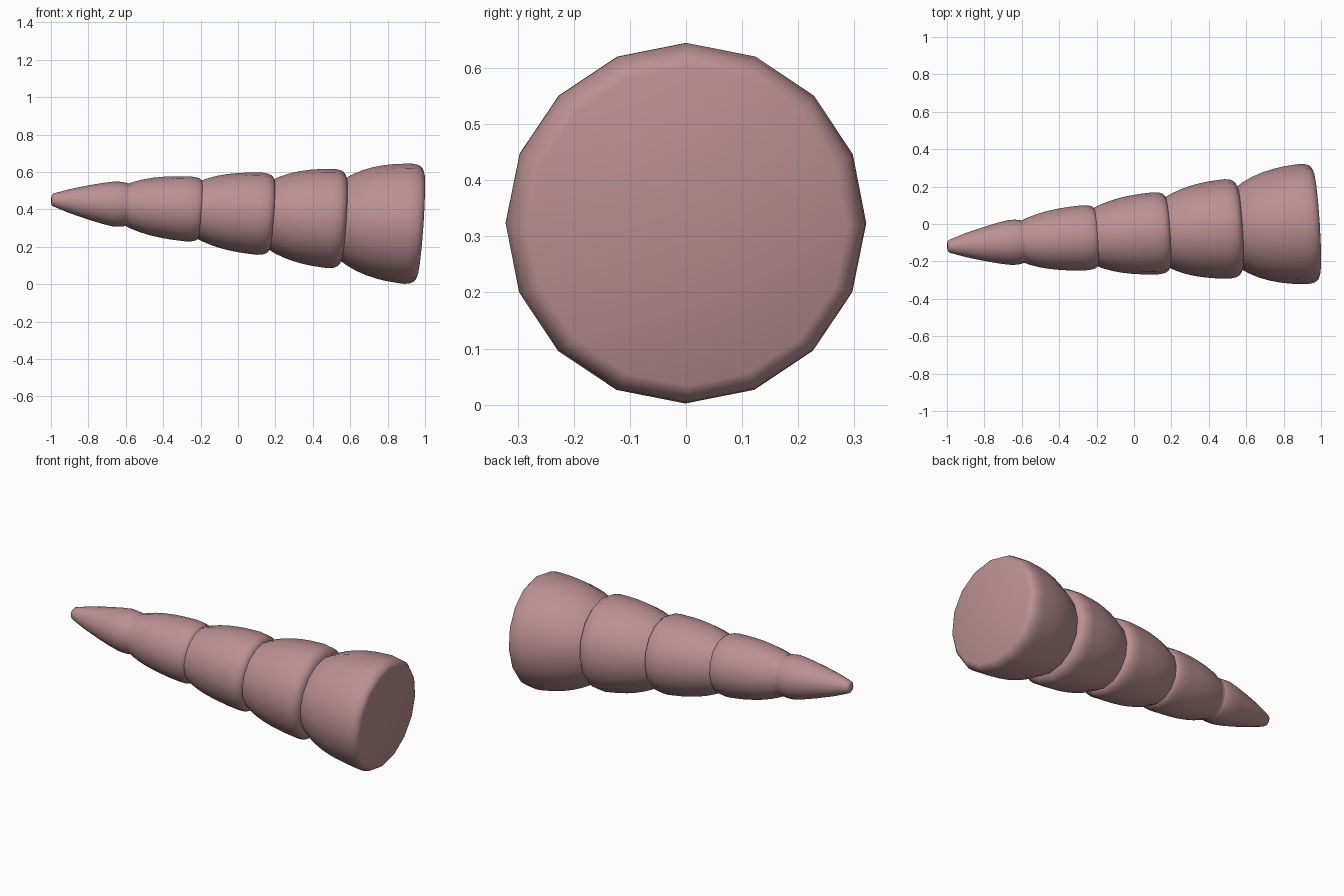
import bpy, bmesh, math
from mathutils import Vector

if "Cube" in bpy.data.objects:
    bpy.data.objects.remove(bpy.data.objects["Cube"])

SIDES = 16
BASE = Vector((0.974, 0.004, 0.319))     # centre of the wide end
TIP = Vector((-0.998, -0.12, 0.452))     # centre of the pointed end
axis = (TIP - BASE).normalized()
up = (Vector((0, 0, 1)) - axis * axis.z).normalized()
side = axis.cross(up)
length = (TIP - BASE).length

# Rings of the horn: start, end, rim radius, widest radius, end radius
starts = [0.0, 0.410, 0.797, 1.184, 1.576, length]
rims = [0.285, 0.224, 0.190, 0.157, 0.113]
widest = [0.322, 0.266, 0.220, 0.174, 0.121]
lip = [(0.006, 0.36), (0.017, 0.66), (0.035, 0.89), (0.065, 1.0)]
body = [(0.23, 0.02), (0.38, 0.08), (0.52, 0.18), (0.66, 0.33), (0.80, 0.54), (0.92, 0.79)]
point = [(0.30, 0.12), (0.50, 0.34), (0.75, 0.66), (0.95, 0.98)]

profile = []
for i in range(5):
    a, b, c, R = starts[i], starts[i + 1], rims[i], widest[i]
    last = i == 4
    end = 0.036 if last else rims[i + 1]
    profile.append((a, c))
    profile += [(a + t, c + (R - c) * f) for t, f in lip]
    profile += [(a + (b - a) * t, R - (R - end) * f) for t, f in (point if last else body)]
profile += [(length - 0.007, 0.032), (length, 0.022)]

# Revolve the profile about the tilted axis
bm = bmesh.new()
loops = []
for t, r in profile:
    loops.append([bm.verts.new(BASE + axis * t + r * (
        up * math.cos(k * math.tau / SIDES) + side * math.sin(k * math.tau / SIDES)))
        for k in range(SIDES)])
for p, q in zip(loops, loops[1:]):
    for k in range(SIDES):
        n = (k + 1) % SIDES
        bm.faces.new((p[k], p[n], q[n], q[k]))
bm.faces.new(loops[0])
bm.faces.new(loops[-1])
bmesh.ops.recalc_face_normals(bm, faces=bm.faces)
mesh = bpy.data.meshes.new("ringed_horn")
bm.to_mesh(mesh)
bm.free()

horn = bpy.data.objects.new("ringed_horn", mesh)
bpy.context.collection.objects.link(horn)
mat = bpy.data.materials.new("dusty_pink")
mat.diffuse_color = (0.50, 0.28, 0.29, 1)
mat.use_nodes = True
mat.node_tree.nodes["Principled BSDF"].inputs["Base Color"].default_value = mat.diffuse_color
mesh.materials.append(mat)

# Smooth rings with sharp creases between them
bpy.context.view_layer.objects.active = horn
horn.select_set(True)
bpy.ops.object.shade_smooth_by_angle(angle=math.radians(50))
